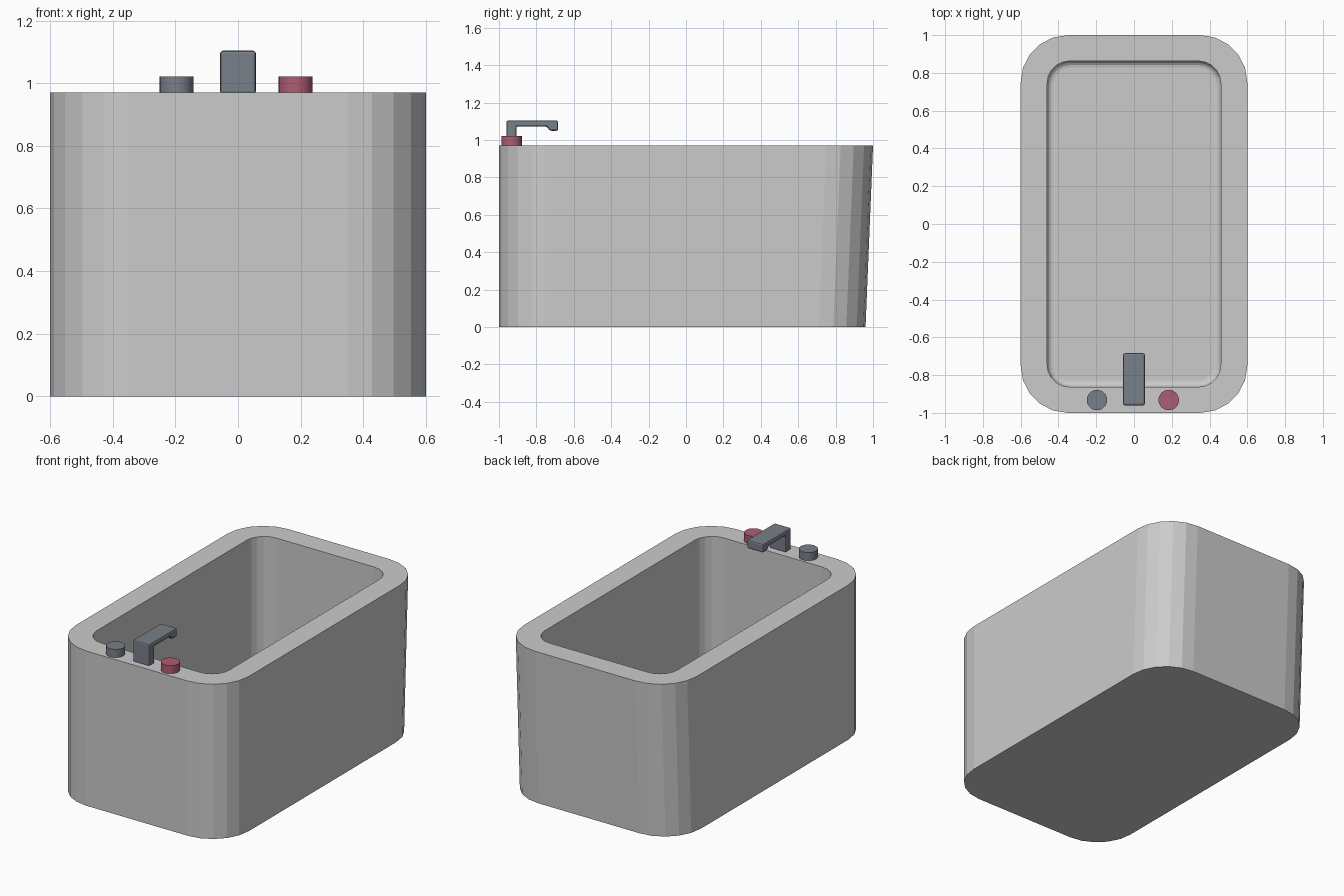
import bpy, bmesh, math

if "Cube" in bpy.data.objects:
    bpy.data.objects.remove(bpy.data.objects["Cube"])


def material(name, rgb):
    m = bpy.data.materials.new(name)
    m.diffuse_color = (*rgb, 1)
    m.use_nodes = True
    m.node_tree.nodes["Principled BSDF"].inputs["Base Color"].default_value = m.diffuse_color
    return m


GREY = material("tub grey", (0.60, 0.60, 0.60))
STEEL = material("steel grey", (0.19, 0.215, 0.25))
RED = material("hot red", (0.42, 0.11, 0.175))


def finish(bm, name, mat):
    bmesh.ops.recalc_face_normals(bm, faces=bm.faces)
    me = bpy.data.meshes.new(name)
    bm.to_mesh(me)
    bm.free()
    me.materials.append(mat)
    ob = bpy.data.objects.new(name, me)
    bpy.context.collection.objects.link(ob)
    return ob


def ring(bm, hx, hy, r, z, back_shift=0.0, seg=5):
    """Rounded rectangle of vertices; the back half can be moved in y."""
    verts = []
    for q, (sx, sy) in enumerate([(1, 1), (-1, 1), (-1, -1), (1, -1)]):
        for i in range(seg + 1):
            a = math.pi / 2 * (q + i / seg)
            x = sx * (hx - r) + r * math.cos(a)
            y = sy * (hy - r) + r * math.sin(a)
            verts.append(bm.verts.new((x, y + (back_shift if sy > 0 else 0), z)))
    return verts


# tub: outer shell, flat rim, inner walls, filleted floor
bm = bmesh.new()
rings = [ring(bm, 0.6, 1.0, 0.25, 0, -0.04),
         ring(bm, 0.6, 1.0, 0.25, 0.97),
         ring(bm, 0.46, 0.863, 0.12, 0.97)]
floor, fil = 0.10, 0.035
for k in range(5):
    a = math.pi / 2 * k / 4
    d = fil * (1 - math.cos(a))
    rings.append(ring(bm, 0.46 - d, 0.863 - d, 0.12 - d, floor + fil * (1 - math.sin(a))))
for lo, hi in zip(rings, rings[1:]):
    n = len(lo)
    for i in range(n):
        j = (i + 1) % n
        bm.faces.new((lo[i], lo[j], hi[j], hi[i]))
bm.faces.new(rings[0][::-1])
bm.faces.new(rings[-1])
finish(bm, "bathtub", GREY)

# spout: side profile extruded across x
profile = [(-0.96, 0.965), (-0.96, 1.104), (-0.684, 1.104), (-0.684, 1.049),
           (-0.728, 1.049), (-0.745, 1.072), (-0.907, 1.072), (-0.907, 0.965)]
bm = bmesh.new()
face = bm.faces.new([bm.verts.new((-0.057, y, z)) for y, z in profile])
ext = bmesh.ops.extrude_face_region(bm, geom=[face])
bmesh.ops.translate(bm, vec=(0.114, 0, 0),
                    verts=[v for v in ext["geom"] if isinstance(v, bmesh.types.BMVert)])
spout = finish(bm, "spout", STEEL)
bev = spout.modifiers.new("soft edges", "BEVEL")
bev.width = 0.009
bev.segments = 2

# tap knobs
for name, x, mat in (("cold_knob", -0.196, STEEL), ("hot_knob", 0.184, RED)):
    bm = bmesh.new()
    bmesh.ops.create_cone(bm, cap_ends=True, segments=32, radius1=0.054,
                          radius2=0.054, depth=0.055)
    bmesh.ops.translate(bm, vec=(x, -0.932, 0.9935), verts=bm.verts)
    ob = finish(bm, name, mat)
    for p in ob.data.polygons:
        p.use_smooth = abs(p.normal.z) < 0.5
    for e in ob.data.edges:
        a, b = (ob.data.vertices[i].co.z for i in e.vertices)
        e.use_edge_sharp = abs(a - b) < 1e-4
